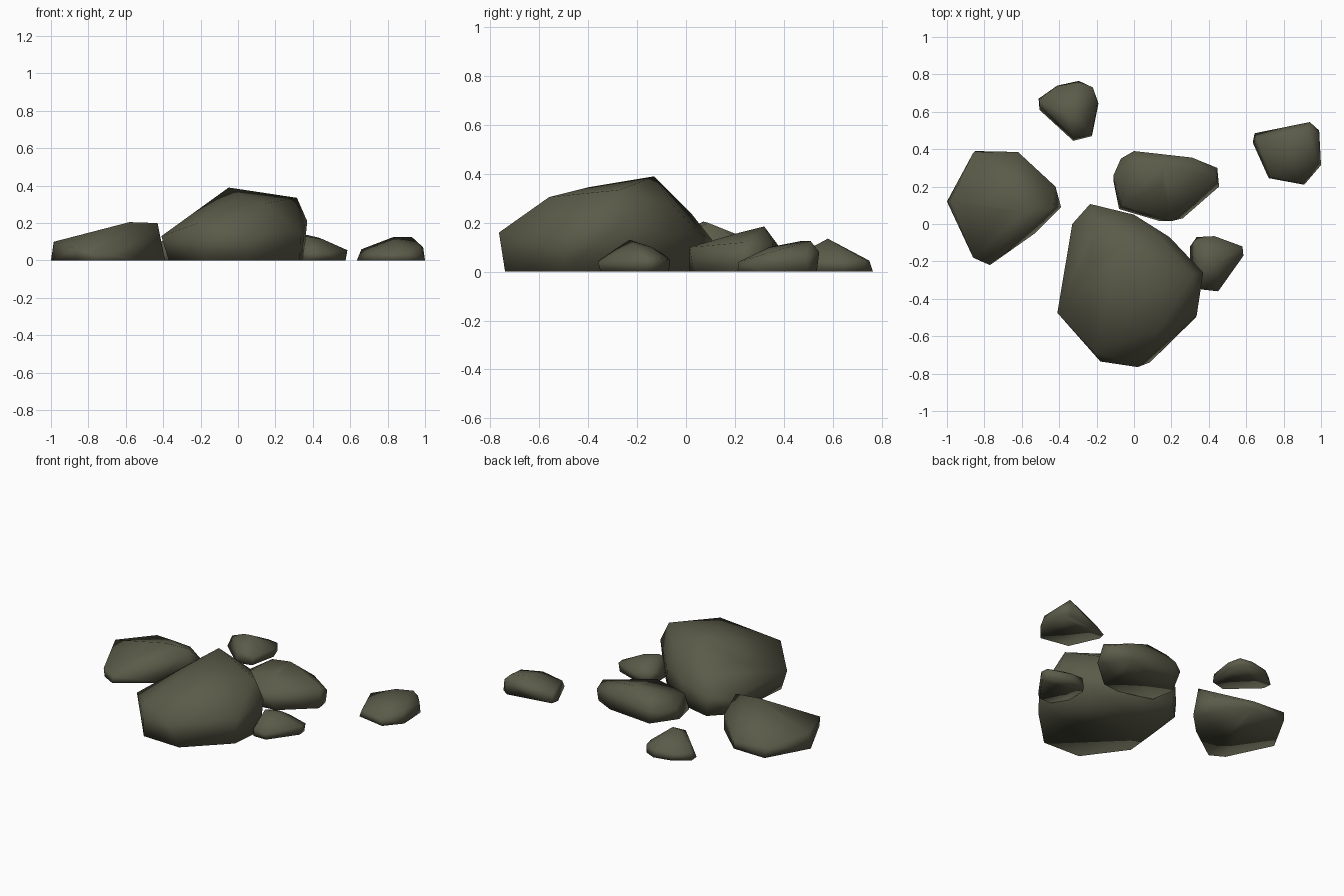
import bpy, bmesh, math

# One dull olive stone colour
stone = bpy.data.materials.new("olive_stone")
stone.diffuse_color = (0.105, 0.105, 0.068, 1)


def rock(name, base, upper):
    """Faceted boulder: closed hull over a ground outline and its corner points."""
    bm = bmesh.new()
    for x, y in base:
        bm.verts.new((x, y, 0))
    for p in upper:
        bm.verts.new(p)
    bmesh.ops.convex_hull(bm, input=bm.verts[:])
    loose = [v for v in bm.verts if not v.link_faces]
    bmesh.ops.delete(bm, geom=loose, context='VERTS')
    bmesh.ops.recalc_face_normals(bm, faces=bm.faces[:])
    mesh = bpy.data.meshes.new(name)
    bm.to_mesh(mesh)
    bm.free()
    mesh.materials.append(stone)
    ob = bpy.data.objects.new(name, mesh)
    bpy.context.collection.objects.link(ob)
    bpy.ops.object.select_all(action='DESELECT')
    ob.select_set(True)
    bpy.context.view_layer.objects.active = ob
    bpy.ops.object.shade_smooth()


# Large central boulder
rock("large_boulder",
     [(-.18, -.73), (.085, -.74), (.33, -.5), (.35, -.27), (.18, -.07), (0, .05),
      (-.22, .10), (-.32, 0), (-.35, -.26), (-.37, -.47)],
     [(-.41, -.475, .13), (-.355, -.26, .12), (-.33, 0, .10), (-.235, .107, .13),
      (0, .05, .16), (.19, -.07, .15), (.37, -.26, .21), (.335, -.49, .15),
      (.02, -.765, .16), (-.18, -.735, .12), (-.215, -.685, .20), (.14, -.56, .305),
      (.02, -.4, .345), (-.05, -.13, .39), (-.05, -.11, .365), (.315, -.27, .335),
      (.12, -.05, .27), (-.24, -.2, .25), (-.2, .02, .24)])

# Left boulder, low at the back and tall toward the centre
rock("left_boulder",
     [(-.85, .39), (-.62, .385), (-.42, .2), (-.39, .09), (-.53, -.05),
      (-.77, -.22), (-.86, -.17), (-1, .12)],
     [(-.985, .12, .10), (-.86, -.18, .06), (-.77, -.21, .04), (-.86, .38, .065),
      (-.62, .385, .05), (-.43, .09, .20), (-.58, .07, .205), (-.71, .08, .17),
      (-.42, .2, .10), (-.64, .24, .14)])

# Boulder behind the large one
rock("back_centre_boulder",
     [(-.11, .23), (0, .385), (.31, .355), (.44, .29), (.455, .2), (.26, .03),
      (.14, .015), (-.08, .08)],
     [(.16, .32, .185), (.02, .33, .16), (.44, .24, .12), (.445, .3, .08),
      (.2, .015, .10), (.31, .355, .12), (-.06, .1, .11), (-.11, .26, .08),
      (-.07, .35, .07), (0, .39, .09), (.15, .22, .16)])

# Small stone on the right of the large boulder
rock("small_right_stone",
     [(.3, -.12), (.335, -.07), (.43, -.07), (.57, -.12), (.575, -.175), (.45, -.35),
      (.36, -.35), (.3, -.25)],
     [(.36, -.23, .13), (.45, -.21, .115), (.585, -.17, .055), (.58, -.12, .055),
      (.45, -.36, .04), (.36, -.35, .05), (.43, -.065, .05), (.33, -.09, .07),
      (.42, -.14, .10)])

# Outlying stone, far right
rock("far_right_stone",
     [(.635, .435), (.645, .485), (.79, .51), (.94, .535), (.99, .5), (1, .315),
      (.91, .21), (.72, .245)],
     [(.83, .47, .125), (.93, .51, .125), (.98, .33, .075), (.66, .45, .06),
      (.90, .215, .04), (.73, .255, .04), (.84, .34, .10), (.94, .545, .08),
      (.99, .49, .07)])

# Outlying stone, at the back
rock("far_back_stone",
     [(-.51, .67), (-.41, .74), (-.295, .765), (-.22, .73), (-.19, .645),
      (-.225, .47), (-.325, .445), (-.505, .61)],
     [(-.31, .58, .135), (-.36, .58, .13), (-.43, .58, .09), (-.32, .46, .07),
      (-.225, .48, .05), (-.195, .65, .045), (-.22, .73, .05), (-.3, .75, .045),
      (-.42, .73, .04), (-.505, .66, .05)])
